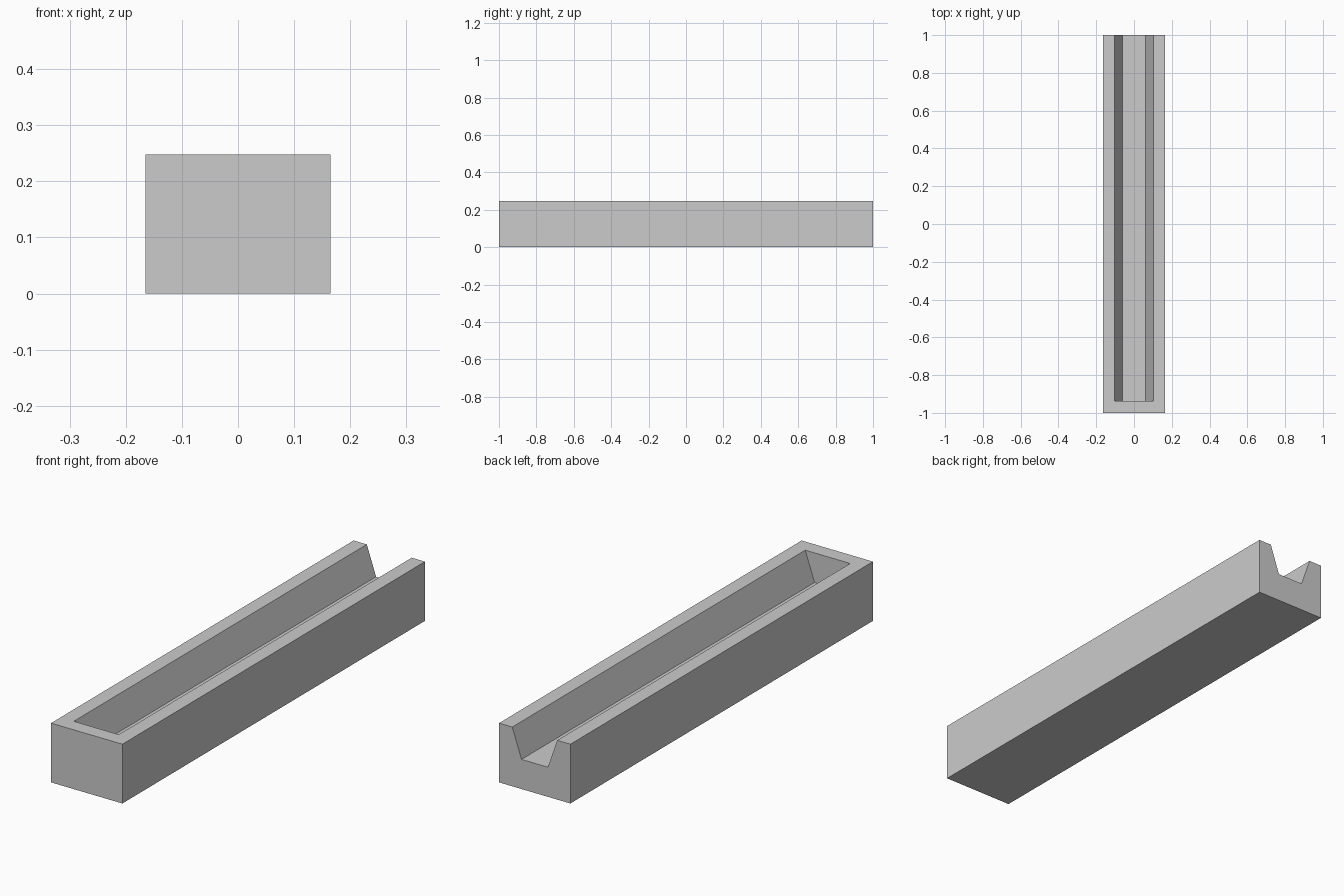
import bpy
import bmesh

cube = bpy.data.objects.get("Cube")
if cube:
    bpy.data.objects.remove(cube, do_unlink=True)

HALF_WIDTH, HEIGHT = 0.165, 0.248
FLOOR_Z = HEIGHT / 2
FLOOR_HALF, RIM_HALF = 0.061, 0.104
END_WALL_Y = -0.937

grey = bpy.data.materials.new("plain grey")
grey.use_nodes = True
colour = (0.6, 0.6, 0.6, 1)
grey.diffuse_color = colour
grey.node_tree.nodes["Principled BSDF"].inputs["Base Color"].default_value = colour


def extrude_profile(name, profile, y0, y1):
    """Sweep an x-z outline along y into a closed solid."""
    bm = bmesh.new()
    face = bm.faces.new([bm.verts.new((x, y0, z)) for x, z in profile])
    swept = bmesh.ops.extrude_face_region(bm, geom=[face])["geom"]
    verts = [v for v in swept if isinstance(v, bmesh.types.BMVert)]
    bmesh.ops.translate(bm, verts=verts, vec=(0, y1 - y0, 0))
    bmesh.ops.recalc_face_normals(bm, faces=bm.faces)
    mesh = bpy.data.meshes.new(name)
    bm.to_mesh(mesh)
    bm.free()
    mesh.materials.append(grey)
    obj = bpy.data.objects.new(name, mesh)
    bpy.context.collection.objects.link(obj)
    return obj


# Solid block
trough = extrude_profile("trough", [
    (-HALF_WIDTH, 0), (HALF_WIDTH, 0),
    (HALF_WIDTH, HEIGHT), (-HALF_WIDTH, HEIGHT)], -1, 1)

# Tapered channel, carried past the rim and the open back end
over = 0.05
top_half = RIM_HALF + (RIM_HALF - FLOOR_HALF) * over / (HEIGHT - FLOOR_Z)
channel = extrude_profile("channel_cutter", [
    (-FLOOR_HALF, FLOOR_Z), (FLOOR_HALF, FLOOR_Z),
    (top_half, HEIGHT + over), (-top_half, HEIGHT + over)], END_WALL_Y, 1 + over)
channel.hide_render = True

# Cut the channel, then drop the cutter
cut = trough.modifiers.new("channel", 'BOOLEAN')
cut.operation = 'DIFFERENCE'
cut.solver = 'EXACT'
cut.object = channel
bpy.context.view_layer.objects.active = trough
trough.select_set(True)
bpy.ops.object.modifier_apply(modifier=cut.name)
bpy.data.objects.remove(channel, do_unlink=True)
